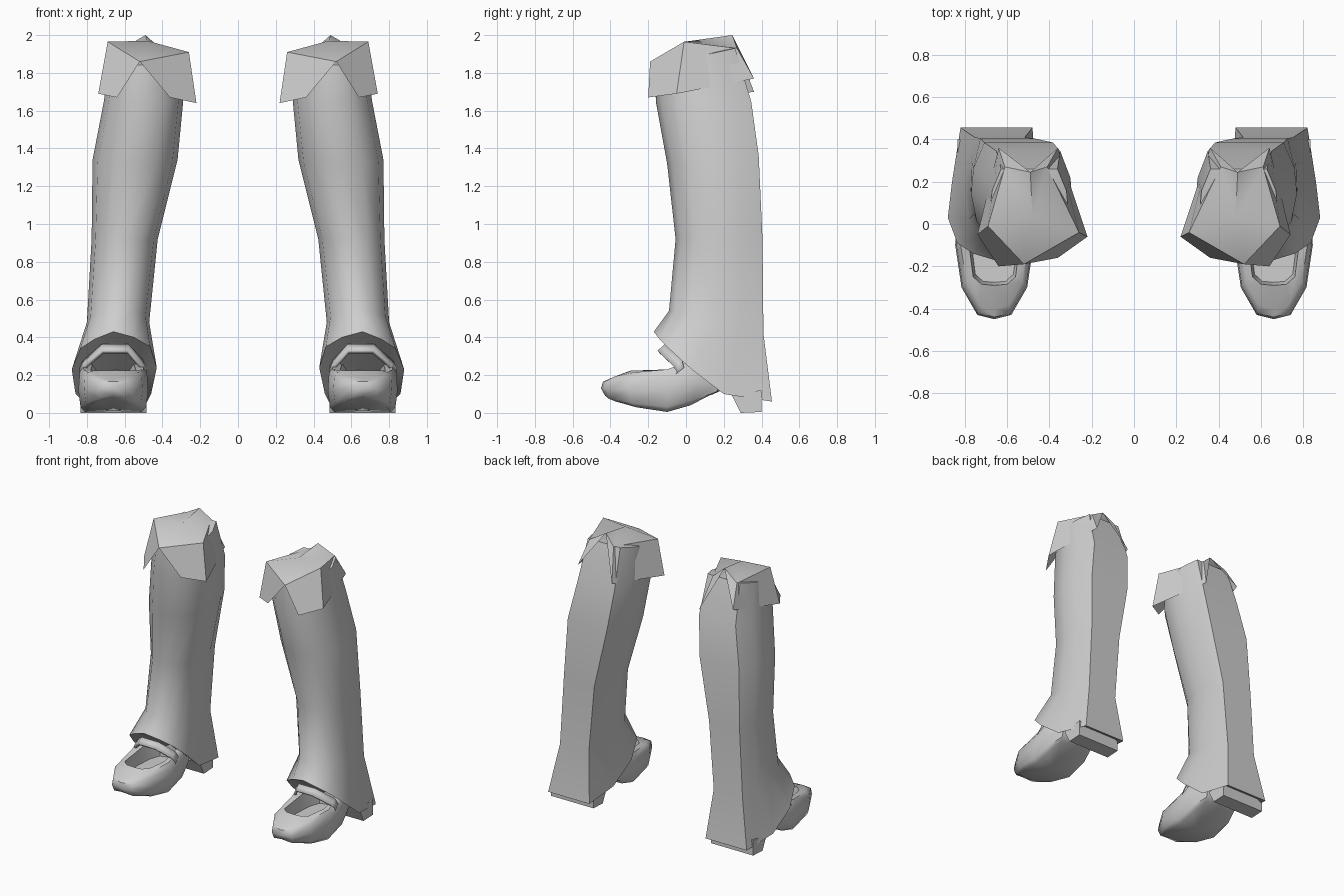
import bpy, bmesh, math
from mathutils import Vector

cube = bpy.data.objects.get("Cube")
if cube:
    bpy.data.objects.remove(cube, do_unlink=True)

grey = bpy.data.materials.new("light grey")
grey.use_nodes = True
GREY = (0.62, 0.62, 0.62, 1)
grey.diffuse_color = GREY
grey.node_tree.nodes["Principled BSDF"].inputs["Base Color"].default_value = GREY


def make(name, verts, faces, angle=50, thickness=0, recalc=True):
    """Mesh for the left leg, mirrored to the right one."""
    mesh = bpy.data.meshes.new(name)
    mesh.from_pydata(verts, [], faces)
    if recalc:
        bm = bmesh.new()
        bm.from_mesh(mesh)
        bmesh.ops.recalc_face_normals(bm, faces=bm.faces)
        bm.to_mesh(mesh)
        bm.free()
    mesh.materials.append(grey)
    mesh.shade_smooth()
    mesh.set_sharp_from_angle(angle=math.radians(angle))
    obj = bpy.data.objects.new(name, mesh)
    bpy.context.collection.objects.link(obj)
    if thickness:
        solid = obj.modifiers.new("thickness", "SOLIDIFY")
        solid.thickness = thickness
        solid.offset = 0
    obj.modifiers.new("other leg", "MIRROR").use_mirror_merge = False
    return obj


def loft(rings, start=None, end=None):
    """Join equal rings with quads; optional centre points close the ends."""
    n = len(rings[0])
    verts = [p for ring in rings for p in ring]
    faces = []
    for r in range(len(rings) - 1):
        for i in range(n):
            j = (i + 1) % n
            faces.append((r * n + i, r * n + j, (r + 1) * n + j, (r + 1) * n + i))
    for centre, base in ((start, 0), (end, (len(rings) - 1) * n)):
        if centre:
            verts.append(centre)
            faces += [(base + i, base + (i + 1) % n, len(verts) - 1) for i in range(n)]
    return verts, faces


def both_sides(half):
    """Close a half outline (x >= 0) into a full one."""
    return half + [(-p[0], *p[1:]) for p in reversed(half[1:-1])]


# Trouser leg: rounded section with a flat back, flaring to a slanted hem
section = both_sides([(0, -1), (.5, -.88), (.88, -.55), (1, 0), (.95, .5), (.72, 1), (0, 1)])
levels = [  # x min, x max, y min, y max, z at front, z at back
    (.31, .68, -.15, .26, 1.84, 1.93),
    (.29, .71, -.16, .345, 1.65, 1.65),
    (.32, .77, -.10, .385, 1.32, 1.36),
    (.425, .775, -.055, .405, .92, .92),
    (.47, .80, -.09, .41, .54, .42),
]
rings = []
for x0, x1, y0, y1, zf, zb in levels:
    rings.append([((x0 + x1) / 2 + u * (x1 - x0) / 2, (y0 + y1) / 2 + v * (y1 - y0) / 2,
                   zf + (zb - zf) * (v + 1) / 2) for u, v in section])
hem = [(.66, -.17, .43), (.76, -.14, .39), (.835, -.09, .34), (.88, .03, .23),
       (.86, .20, .10), (.82, .455, .06), (.65, .455, .06), (.48, .455, .06),
       (.46, .20, .10), (.43, .03, .24), (.465, -.09, .35), (.55, -.14, .40)]
rings.append(hem)
make("trouser_leg", *loft(rings, (.49, .05, 1.92), (.65, .12, .24)))

# Turned-down cuff: a shallow roof with two flaps split at front and back
cuff = [
    (.52, -.19, 1.86), (.69, -.01, 1.965), (.61, .27, 1.93), (.49, .245, 2.0),
    (.41, .27, 1.93), (.26, -.04, 1.91), (.48, .03, 1.97),      # roof, 6 = middle
    (.64, -.20, 1.67), (.74, -.05, 1.69), (.64, .36, 1.77),     # outer flap hem
    (.36, -.16, 1.67), (.22, -.06, 1.64), (.36, .36, 1.70),     # inner flap hem
]
cuff_faces = [(i, (i + 1) % 6, 6) for i in range(6)]
cuff_faces += [(0, 7, 8, 1), (1, 8, 9, 2), (2, 9, 3),
               (0, 5, 11, 10), (5, 4, 12, 11), (4, 3, 12)]
make("cuff", cuff, cuff_faces, 40)

# Shoe: closed sole and rounded sides, with a sunken opening over the instep
outline = both_sides([  # x, y, bottom z, top z
    (0, -.45, .08, .18), (.08, -.43, .06, .19), (.155, -.30, .03, .215),
    (.185, -.10, .005, .23), (.18, .05, .04, .28), (.14, .18, .095, .24), (0, .20, .10, .24)])
opening = both_sides([(0, -.29), (.06, -.285), (.10, -.25), (.12, -.10), (.11, .05),
                      (.08, .13), (0, .15)])
CX, CY = .66, -.10


def shoe_ring(scale, blend, lift=0):
    return [(CX + x * scale, CY + (y - CY) * scale, zb + (zt - zb) * blend + lift)
            for x, y, zb, zt in outline]


shoe = [shoe_ring(.82, 0), shoe_ring(.94, .12), shoe_ring(1, .5), shoe_ring(.97, .85),
        shoe_ring(.86, 1)]
shoe.append([(CX + x, y, .225 + max(0, y + .1) * .2) for x, y in opening])
shoe.append([(CX + x * .9, y * .95, .13) for x, y in opening])
make("shoe", *loft(shoe, (CX, CY, .01), (CX, CY, .13)))

# Heel block, tapering forward to the ground
profile = [(.24, .10), (.29, 0), (.40, .005), (.40, .12)]
heel = [[(x, y, z) for y, z in profile] for x in (.485, .835)]
make("heel", *loft(heel, (.485, .33, .06), (.835, .33, .06)), 30)

# Strap: a bent ribbon arching over the instep
path = [(.49, -.03, .22), (.51, -.04, .26), (.585, -.125, .34),
        (.715, -.125, .34), (.81, -.04, .26), (.83, -.03, .22)]
strap = [(x, y + s * .02, z + s * .018) for x, y, z in path for s in (-1, 1)]
make("strap", strap, [(2 * i, 2 * i + 2, 2 * i + 3, 2 * i + 1) for i in range(5)], 30, .02)
